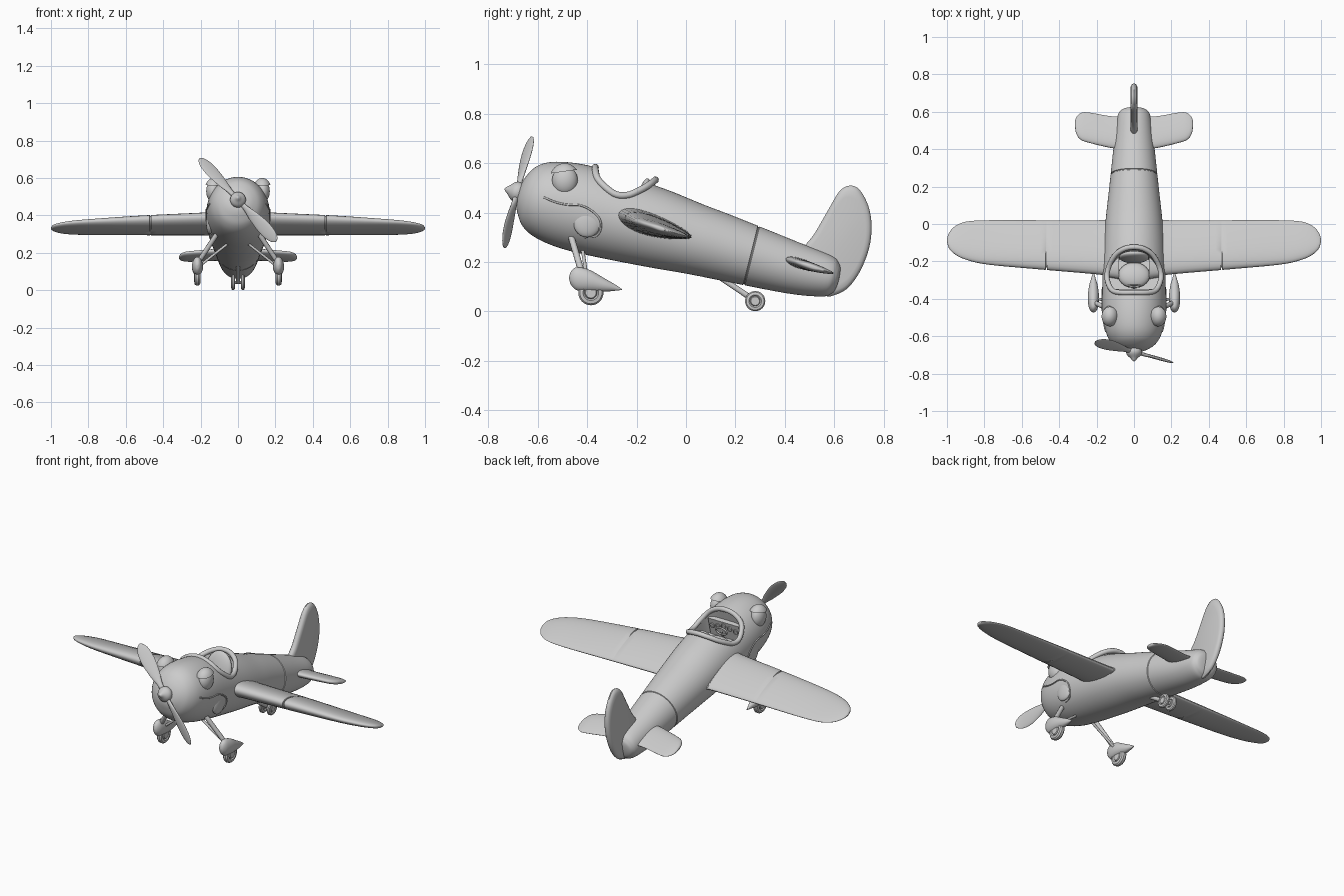
import bpy, bmesh
from math import sin, cos, pi, sqrt, radians
from mathutils import Matrix, Vector

old = bpy.data.objects.get("Cube")
if old:
    bpy.data.objects.remove(old)

paint = bpy.data.materials.new("grey_paint")
paint.use_nodes = True
paint.diffuse_color = (0.6, 0.6, 0.6, 1)
paint.node_tree.nodes["Principled BSDF"].inputs["Base Color"].default_value = (0.6, 0.6, 0.6, 1)

# Body axis slopes down toward the tail
FRAME = Matrix.Translation((0, 0, 0.31)) @ Matrix.Rotation(radians(-14), 4, 'X')
SIDES = (("left", 1), ("right", -1))


def finish(ob, angle=40):
    ob.data.materials.clear()
    ob.data.materials.append(paint)
    bpy.ops.object.select_all(action='DESELECT')
    ob.select_set(True)
    bpy.context.view_layer.objects.active = ob
    bpy.ops.object.shade_smooth_by_angle(angle=radians(angle))
    return ob


def from_bmesh(name, bm, matrix=None, angle=40):
    if matrix:
        bm.transform(matrix)
    bmesh.ops.recalc_face_normals(bm, faces=bm.faces)
    mesh = bpy.data.meshes.new(name)
    bm.to_mesh(mesh)
    bm.free()
    ob = bpy.data.objects.new(name, mesh)
    bpy.context.collection.objects.link(ob)
    return finish(ob, angle)


def loft(name, rings, matrix=None, angle=40):
    bm = bmesh.new()
    loops = [[bm.verts.new(p) for p in ring] for ring in rings]
    n = len(loops[0])
    for a, b in zip(loops, loops[1:]):
        for i in range(n):
            bm.faces.new((a[i], a[(i + 1) % n], b[(i + 1) % n], b[i]))
    bm.faces.new(loops[0])
    bm.faces.new(loops[-1])
    return from_bmesh(name, bm, matrix, angle)


def spline(rows, steps=5, closed=False):
    """Smooth curve through rows of numbers."""
    n, out = len(rows), []
    for i in range(n if closed else n - 1):
        pick = [rows[(i + k) % n] if closed else rows[min(max(i + k, 0), n - 1)] for k in (-1, 0, 1, 2)]
        for s in range(steps):
            t = s / steps
            out.append(tuple(b + 0.5 * t * (c - a + t * (2*a - 5*b + 4*c - d + t * (3*(b - c) + d - a)))
                             for a, b, c, d in zip(*pick)))
    return out if closed else out + [tuple(rows[-1])]


def sample(rows, t):
    for a, b in zip(rows, rows[1:]):
        if a[0] <= t <= b[0]:
            f = (t - a[0]) / max(b[0] - a[0], 1e-6)
            return tuple(p + f * (q - p) for p, q in zip(a, b))
    return rows[0] if t < rows[0][0] else rows[-1]


def groove(rows, t, depth):
    """Cut a narrow panel line by shrinking the section sizes."""
    new = [sample(rows, t + d) for d in (-0.004, -0.002, 0.002, 0.004)]
    for i in (1, 2):
        new[i] = new[i][:-2] + tuple(v * depth for v in new[i][-2:])
    return sorted([r for r in rows if abs(r[0] - t) > 0.006] + new)


def circle(n):
    return [(cos(2 * pi * i / n), sin(2 * pi * i / n)) for i in range(n)]


def tube(name, points, radius, closed=False):
    cu = bpy.data.curves.new(name, 'CURVE')
    cu.dimensions = '3D'
    cu.bevel_depth, cu.bevel_resolution, cu.use_fill_caps = radius, 3, True
    sp = cu.splines.new('POLY')
    sp.points.add(len(points) - 1)
    for p, co in zip(sp.points, points):
        p.co = (*co, 1)
    sp.use_cyclic_u = closed
    ob = bpy.data.objects.new(name, cu)
    bpy.context.collection.objects.link(ob)
    bpy.ops.object.select_all(action='DESELECT')
    ob.select_set(True)
    bpy.context.view_layer.objects.active = ob
    bpy.ops.object.convert(target='MESH')
    return finish(bpy.context.object, 50)


def ball(name, centre, radii, cut=None, matrix=Matrix()):
    bm = bmesh.new()
    bmesh.ops.create_uvsphere(bm, u_segments=28, v_segments=16, radius=1)
    if cut is not None:
        geom = bm.verts[:] + bm.edges[:] + bm.faces[:]
        bmesh.ops.bisect_plane(bm, geom=geom, plane_co=(0, 0, cut), plane_no=(0, 0, 1), clear_inner=True)
        bmesh.ops.holes_fill(bm, edges=[e for e in bm.edges if e.is_boundary])
    return from_bmesh(name, bm, matrix @ Matrix.Translation(centre) @ Matrix.Diagonal((*radii, 1)))


def lathe(name, profile, matrix, n=32):
    """Turn (position, radius) pairs about the local y axis."""
    return loft(name, [[(r * c, y, r * s) for c, s in circle(n)] for y, r in profile], matrix, 35)


# Fuselage: station, centre height, half height, half width
body = spline([(-.700, -.01, .006, .006), (-.696, -.005, .045, .045), (-.68, 0, .085, .085),
               (-.65, 0, .126, .122), (-.595, 0, .156, .150), (-.5, 0, .174, .166), (-.37, 0, .176, .170),
               (-.14, -.002, .163, .164), (.04, -.008, .144, .150), (.18, -.013, .132, .135),
               (.45, -.025, .106, .107), (.59, -.024, .086, .090), (.627, -.024, .066, .073),
               (.64, -.026, .045, .05), (.645, -.028, .01, .01)])
hull = groove(body, .277, .97)
fuselage = loft("fuselage", [[(w * c, t, m + h * s) for c, s in circle(56)] for t, m, h, w in hull], FRAME)


def side_x(y, z):
    p = FRAME.inverted() @ Vector((0, y, z))
    t, m, h, w = sample(body, p.y)
    return w * sqrt(max(0, 1 - ((p.z - m) / h) ** 2))


# Cockpit opening and its padded rim
half = [(0, -.422), (.07, -.418), (.118, -.395), (.144, -.325), (.135, -.262), (.1, -.207), (.05, -.18), (0, -.174)]
outline = spline(half + [(-x, t) for x, t in half[-2:0:-1]], 5, True)
cutter = loft("cockpit_cutter", [[(x * .95, -.3 + (t + .3) * .95, u) for x, t in outline] for u in (.01, .4)], FRAME)
cutter.hide_render = True
mod = fuselage.modifiers.new("cockpit", 'BOOLEAN')
mod.operation, mod.object, mod.solver = 'DIFFERENCE', cutter, 'EXACT'
bpy.context.view_layer.objects.active = fuselage
bpy.ops.object.modifier_apply(modifier=mod.name)
bpy.data.objects.remove(cutter)
finish(fuselage)
rim = []
for x, t in outline:
    _, m, h, w = sample(body, t)
    lift = .022 * max(0, (t + .26) / .086)
    rim.append(FRAME @ Vector((x, t, m + h * sqrt(1 - (x / w) ** 2) + lift)))
tube("cockpit_rim", rim, .014, True)

# Cockpit interior
ball("seat_cushion", (0, -.29, .03), (.085, .07, .035), matrix=FRAME)
ball("seat_back", (0, -.205, .09), (.08, .025, .095), matrix=FRAME)
bm = bmesh.new()
bmesh.ops.create_cube(bm, size=1)
from_bmesh("dashboard", bm, FRAME @ Matrix.Translation((0, -.4, .06)) @ Matrix.Diagonal((.2, .025, .11, 1)))
for i in range(5):
    spot = Matrix.Translation(((i - 2) * .038, -.387, .09 - .008 * abs(i - 2)))
    lathe(f"gauge_{i}", [(0, .015), (.006, .015), (.006, .011), (.003, .011)], FRAME @ spot, 16)
tube("control_column", [FRAME @ Vector(p) for p in ((0, -.37, .01), (0, -.36, .07))], .006)
tube("control_wheel", [FRAME @ Vector((.035 * c, -.36, .075 + .022 * s)) for c, s in circle(16)], .005, True)


def wing(name, rows, ref, side):
    """Rows: span, trailing edge, height, leading edge, half thickness."""
    rings = []
    for x, te, z, chord, thick in rows:
        ring = []
        for c, s in circle(32):
            y = te - chord * (1 - c) / 2
            ring.append((side * x, y, z - .29 * (y - ref) + thick * s * (1 - .35 * c)))
        rings.append(ring)
    loft(name, rings)


main = spline([(.08, .03, .345, .325, .058), (.15, .024, .345, .305, .048), (.19, .02, .345, .29, .044),
               (.5, .02, .343, .263, .037), (.78, .02, .34, .237, .026), (.9, .012, .34, .202, .02),
               (.96, -.014, .34, .146, .015), (.99, -.05, .34, .078, .01), (1, -.08, .34, .01, .003)])
tail = spline([(.04, .578, .183, .178, .021), (.12, .576, .183, .17, .02), (.25, .597, .183, .16, .017),
               (.29, .59, .183, .135, .014), (.31, .567, .183, .08, .009), (.316, .54, .183, .012, .003)])

# Undercarriage fairing: station, height, half height, half width
spat = spline([(-.473, .135, .004, .003), (-.465, .135, .028, .015), (-.44, .132, .047, .026),
               (-.39, .124, .044, .03), (-.33, .107, .027, .023), (-.285, .096, .012, .01), (-.26, .089, .002, .002)])
smile = spline([(-.575, .462), (-.53, .443), (-.48, .432), (-.43, .43), (-.385, .41), (-.35, .375),
                (-.345, .335), (-.365, .305), (-.41, .3)])


def wheel(name, x, y, z, r, w):
    spot = Matrix.Translation((x, y, z)) @ Matrix.Rotation(pi / 2, 4, 'Z')
    half = [(-w, r * .3), (-w, r * .42), (-w * .6, r * .5), (-w, r * .62), (-w * .85, r * .88), (-w * .4, r)]
    lathe(name, half + [(-p, q) for p, q in reversed(half)], spot)


for label, s in SIDES:
    wing(label + "_wing", groove(main, .468, .95), -.12, s)
    wing(label + "_tailplane", tail, .5, s)

    # Face
    ball(label + "_eye", (s * .132, -.49, .53), (.038, .052, .06))
    lid = Matrix.Translation((s * .13, -.49, .533)) @ Matrix.Rotation(radians(8), 4, 'X')
    ball(label + "_eyelid", (0, 0, 0), (.05, .062, .067), .5, lid)
    ball(label + "_cheek", (s * (side_x(-.4, .36) - .012), -.4, .36), (.019, .056, .06))
    tube(label + "_mouth_line", [(s * (side_x(y, z) + .001), y, z) for y, z in smile], .004)

    # Main gear
    loft(label + "_wheel_fairing", [[(s * .217 + w * c, y, z + h * q) for c, q in circle(24)] for y, z, h, w in spat])
    wheel(label + "_main_wheel", s * .217, -.385, .076, .051, .017)
    tube(label + "_gear_leg", [(s * .10, -.47, .32), (s * .212, -.42, .15)], .013)
    tube(label + "_gear_brace", [(s * .04, -.42, .26), (s * .205, -.4, .13)], .007)
    wheel(label + "_tail_wheel", s * .026, .28, .042, .041, .011)

# Tail gear
tube("tail_strut", [(0, .12, .15), (0, .28, .043)], .012)
tube("tail_axle", [(-.035, .28, .042), (.035, .28, .042)], .009)

# Fin with a rounded edge
edge = spline([(.47, .24), (.52, .315), (.575, .41), (.62, .485), (.66, .509), (.7, .495), (.737, .43), (.751, .35),
               (.742, .26), (.706, .165), (.655, .095), (.6, .066), (.56, .068), (.5, .15)], 5, True)
middle = Vector((.63, .28))
rings = []
for x, k in ((-.019, .8), (-.016, .91), (-.009, .98), (0, 1), (.009, .98), (.016, .91), (.019, .8)):
    rings.append([(x, *(middle + (Vector(p) - middle) * k)) for p in edge])
loft("tail_fin", rings)

# Propeller
hub = FRAME @ Matrix.Translation((0, -.705, .003))
lathe("spinner", spline([(.03, .036), (0, .042), (-.018, .036), (-.035, .019), (-.047, .009), (-.052, .002)], 3), hub)
blade = spline([(.0, .012, .012), (.06, .015, .01), (.12, .028, .008), (.2, .038, .007), (.26, .034, .006),
                (.295, .02, .004), (.308, .003, .002)])
for i in range(2):
    turn = hub @ Matrix.Rotation(radians(-42 + 180 * i), 4, 'Y') @ Matrix.Rotation(radians(28), 4, 'Z')
    loft(f"propeller_blade_{i}", [[(w * c, h * q, r) for c, q in circle(20)] for r, w, h in blade], turn)
